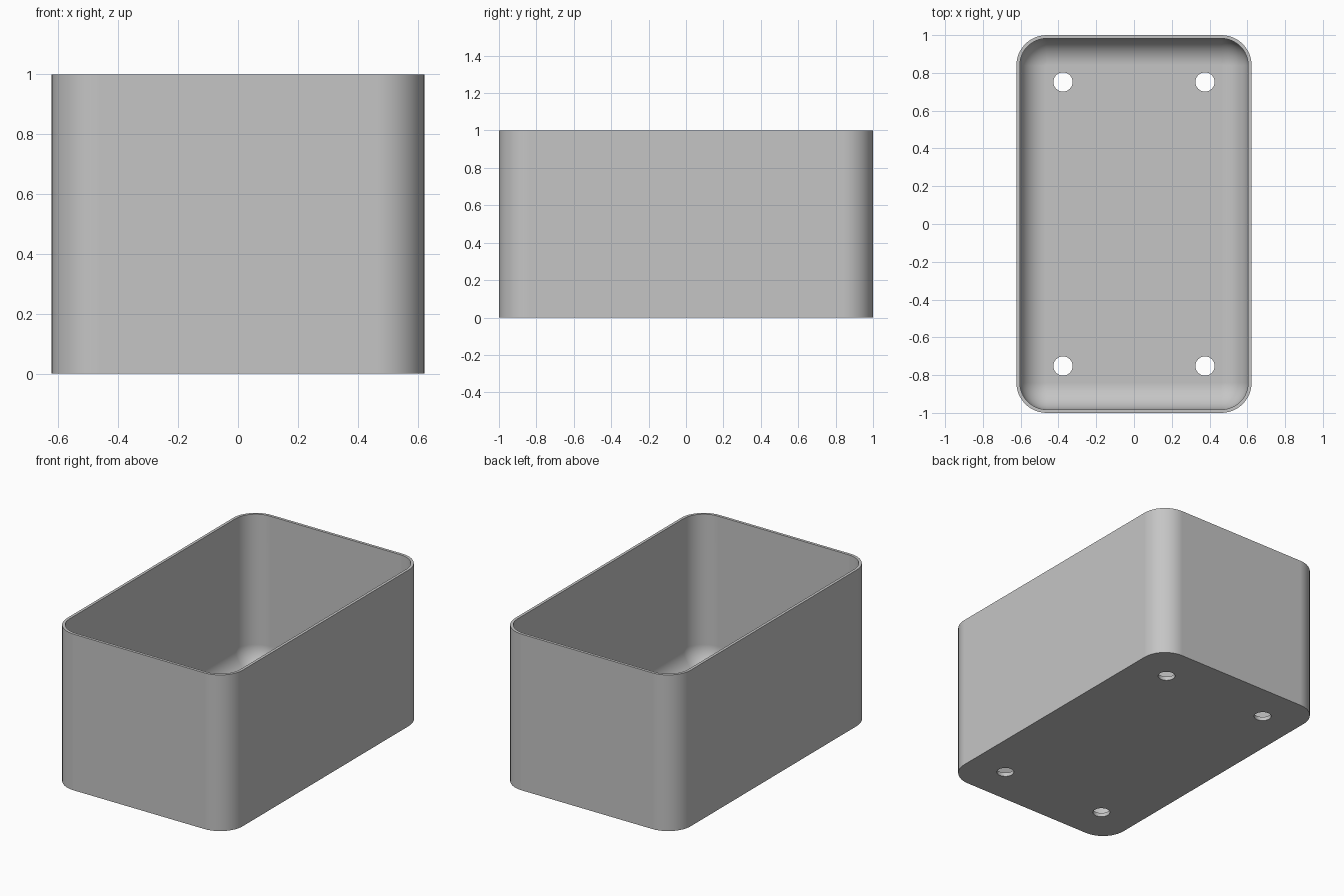
import bpy
import bmesh
from math import cos, sin, pi, radians

cube = bpy.data.objects.get("Cube")
if cube:
    bpy.data.objects.remove(cube, do_unlink=True)

HALF_X, HALF_Y, HEIGHT = 0.6225, 1.0, 1.0
CORNER, WALL, FLOOR, FILLET = 0.16, 0.018, 0.025, 0.14
HOLE_X, HOLE_Y, HOLE_R = 0.376, 0.752, 0.051
STEPS = 12

grey = bpy.data.materials.new("light grey")
grey.use_nodes = True
colour = (0.56, 0.56, 0.56, 1)
grey.diffuse_color = colour
grey.node_tree.nodes["Principled BSDF"].inputs["Base Color"].default_value = colour


def rounded_ring(bm, inset, z):
    """Rounded rectangle of vertices, moved inward from the outer wall."""
    r = CORNER - inset
    ring = []
    for quarter, (sx, sy) in enumerate([(1, 1), (-1, 1), (-1, -1), (1, -1)]):
        for i in range(STEPS + 1):
            a = (quarter + i / STEPS) * pi / 2
            ring.append(bm.verts.new((sx * (HALF_X - CORNER) + r * cos(a),
                                      sy * (HALF_Y - CORNER) + r * sin(a), z)))
    return ring


# Tray wall profile: outer bottom, rim, then the inner fillet down to the floor
profile = [(0, 0), (0, HEIGHT), (WALL, HEIGHT)]
for i in range(STEPS + 1):
    a = i / STEPS * pi / 2
    profile.append((WALL + FILLET * (1 - cos(a)), FLOOR + FILLET * (1 - sin(a))))

bm = bmesh.new()
rings = [rounded_ring(bm, d, z) for d, z in profile]
for low, high in zip(rings, rings[1:]):
    for i in range(len(low)):
        j = (i + 1) % len(low)
        bm.faces.new((low[i], low[j], high[j], high[i]))
bm.faces.new(rings[0][::-1])
bm.faces.new(rings[-1])
bmesh.ops.recalc_face_normals(bm, faces=bm.faces)
mesh = bpy.data.meshes.new("tray")
bm.to_mesh(mesh)
bm.free()
mesh.materials.append(grey)
tray = bpy.data.objects.new("tray", mesh)
bpy.context.collection.objects.link(tray)

# Four drain holes through the floor
bm = bmesh.new()
for sx in (-1, 1):
    for sy in (-1, 1):
        made = bmesh.ops.create_cone(bm, cap_ends=True, segments=32, radius1=HOLE_R,
                                     radius2=HOLE_R, depth=0.2)
        bmesh.ops.translate(bm, verts=made["verts"], vec=(sx * HOLE_X, sy * HOLE_Y, 0))
cut_mesh = bpy.data.meshes.new("hole_cutter")
bm.to_mesh(cut_mesh)
bm.free()
cut_mesh.materials.append(grey)
cutter = bpy.data.objects.new("hole_cutter", cut_mesh)
bpy.context.collection.objects.link(cutter)
cutter.hide_render = True

bpy.ops.object.select_all(action="DESELECT")
bpy.context.view_layer.objects.active = tray
tray.select_set(True)
cut = tray.modifiers.new("drain_holes", "BOOLEAN")
cut.operation = "DIFFERENCE"
cut.solver = "EXACT"
cut.object = cutter
bpy.ops.object.modifier_apply(modifier=cut.name)
bpy.data.objects.remove(cutter, do_unlink=True)

# Smooth rounded surfaces, crisp rim and flat panels
bpy.ops.object.shade_smooth_by_angle(angle=radians(35))
flat = tray.modifiers.new("flat_panels", "WEIGHTED_NORMAL")
flat.keep_sharp = True
